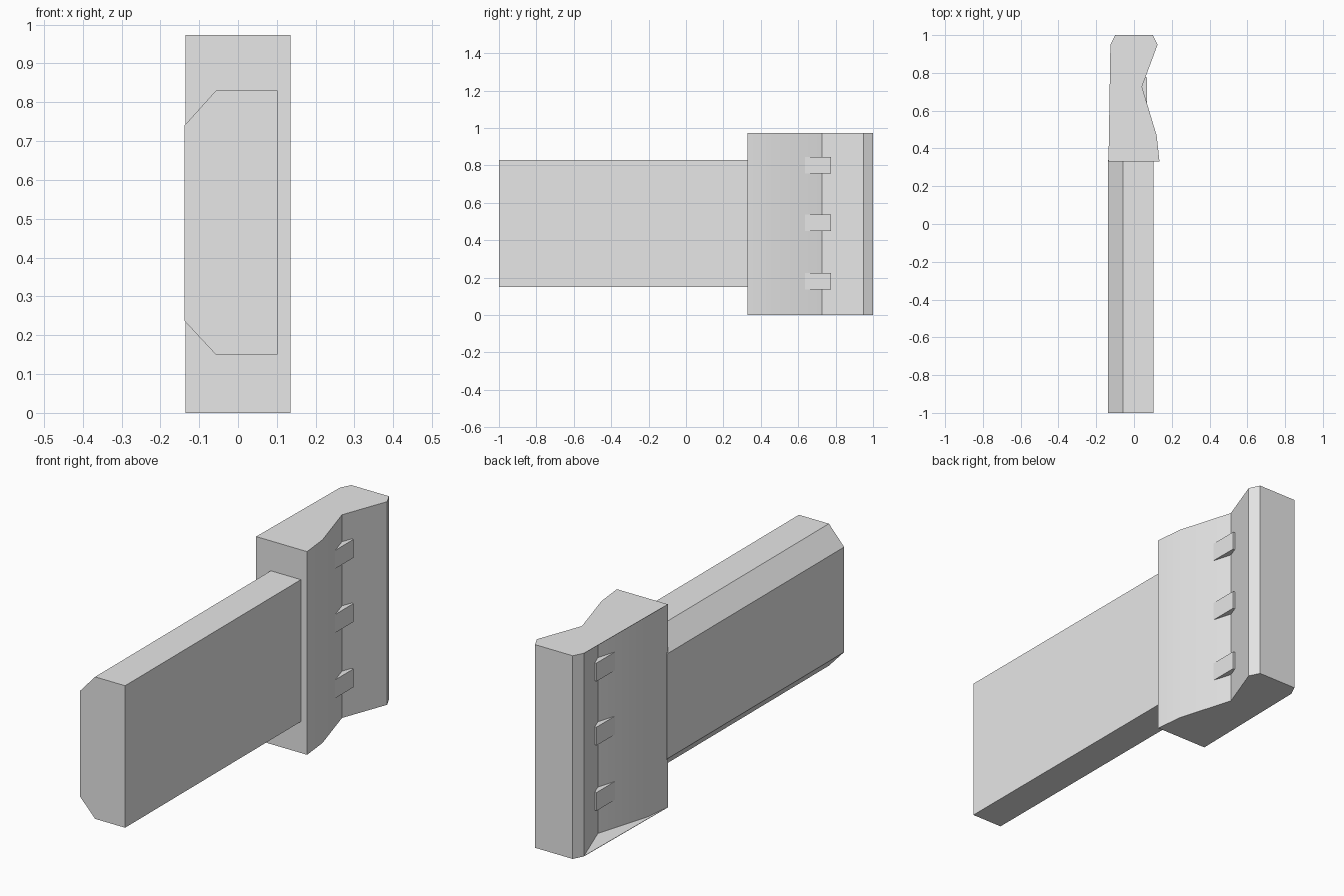
import bpy
import math

default = bpy.data.objects.get("Cube")
if default:
    bpy.data.objects.remove(default, do_unlink=True)

grey = bpy.data.materials.new("plain_grey")
grey.use_nodes = True
colour = (0.8, 0.8, 0.8, 1.0)
grey.diffuse_color = colour
grey.node_tree.nodes["Principled BSDF"].inputs["Base Color"].default_value = colour


def prism(name, outline, start, end, place):
    """Extrude a counter-clockwise outline between two depths."""
    n = len(outline)
    verts = [place(a, b, d) for d in (start, end) for a, b in outline]
    faces = [tuple(reversed(range(n))), tuple(range(n, 2 * n))]
    faces += [(i, (i + 1) % n, (i + 1) % n + n, i + n) for i in range(n)]
    mesh = bpy.data.meshes.new(name)
    mesh.from_pydata(verts, [], faces)
    mesh.materials.append(grey)
    obj = bpy.data.objects.new(name, mesh)
    bpy.context.collection.objects.link(obj)
    return obj


def upright(x, y, z):
    return (x, y, z)


def lengthwise(x, z, y):
    return (x, -y, z)


# Handle: flat bar with two chamfered edges on one side
prism("handle", [(0.102, 0.15), (0.102, 0.83), (-0.057, 0.83),
                 (-0.138, 0.74), (-0.138, 0.237), (-0.057, 0.15)],
      -0.34, 1.0, lengthwise)

# Head: waisted block with a groove down each side
HEIGHT = 0.973
SKIN = 0.002
side = [(0.135, 0.33), (0.12, 0.468), (0.042, 0.727), (0.125, 0.95), (0.1, 1.0)]
mirrored = [(-x, y) for x, y in reversed(side)]
head = prism("head", side + mirrored, SKIN, HEIGHT - SKIN, upright)
bpy.ops.object.select_all(action="DESELECT")
head.select_set(True)
bpy.context.view_layer.objects.active = head
bpy.ops.object.shade_smooth_by_angle(angle=math.radians(30))

# End plates: grooved on one side only, straight on the other
plate = side + [mirrored[0], mirrored[1], mirrored[-1]]
prism("bottom_plate", plate, 0, SKIN, upright)
prism("top_plate", plate, HEIGHT - SKIN, HEIGHT, upright)

# Ribs: three bars bridging the grooves
for i, z in enumerate((0.18, 0.493, 0.8)):
    prism(f"rib_{i + 1}", [(-0.069, 0.635), (0.069, 0.635),
                           (0.069, 0.775), (-0.069, 0.775)],
          z - 0.044, z + 0.044, upright)
